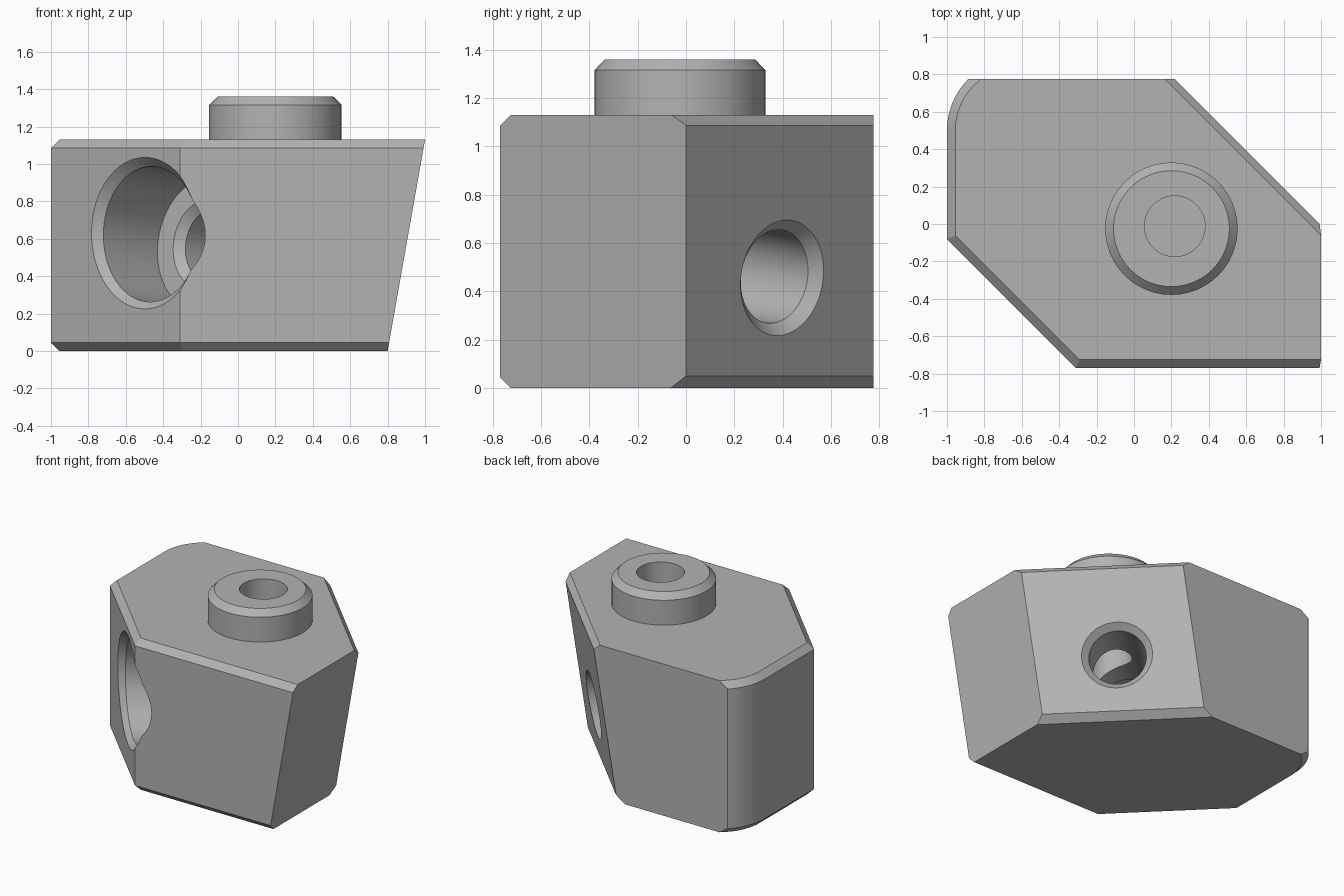
import bpy, bmesh, math
from mathutils import Vector

cube = bpy.data.objects.get("Cube")
if cube:
    bpy.data.objects.remove(cube, do_unlink=True)

TOP, BEVEL, SLANT = 1.13, 0.045, 0.177
grey = bpy.data.materials.new("plain_grey")
grey.use_nodes = True
COLOUR = (0.45, 0.45, 0.45, 1)
grey.diffuse_color = COLOUR
grey.node_tree.nodes["Principled BSDF"].inputs["Base Color"].default_value = COLOUR


def make_object(name, bm):
    bmesh.ops.recalc_face_normals(bm, faces=bm.faces)
    mesh = bpy.data.meshes.new(name)
    bm.to_mesh(mesh)
    bm.free()
    mesh.materials.append(grey)
    obj = bpy.data.objects.new(name, mesh)
    bpy.context.collection.objects.link(obj)
    return obj


def lathe(name, profile, origin, axis, sides=64):
    """Revolve (distance, radius) points about an axis."""
    turn = Vector((0, 0, 1)).rotation_difference(Vector(axis))
    bm = bmesh.new()
    rings = []
    for dist, radius in profile:
        ring = []
        for i in range(sides):
            a = math.tau * i / sides
            p = Vector((radius * math.cos(a), radius * math.sin(a), dist))
            ring.append(bm.verts.new(Vector(origin) + turn @ p))
        rings.append(ring)
    for low, high in zip(rings, rings[1:]):
        for i in range(sides):
            j = (i + 1) % sides
            bm.faces.new((low[i], low[j], high[j], high[i]))
    bm.faces.new(rings[0])
    bm.faces.new(rings[-1])
    return make_object(name, bm)


def slice_off(bm, point, normal):
    """Cut away everything in front of a plane and cap the opening."""
    geom = bm.verts[:] + bm.edges[:] + bm.faces[:]
    cut = bmesh.ops.bisect_plane(bm, geom=geom, plane_co=point, plane_no=normal,
                                 clear_outer=True, dist=1e-5)
    edges = [e for e in cut["geom_cut"] if isinstance(e, bmesh.types.BMEdge)]
    if edges:
        bmesh.ops.contextual_create(bm, geom=[e for e in edges if e.is_boundary])


def bevelled_side(bm, point, normal):
    """Upright side with a bevel along its top and bottom edges."""
    point, normal = Vector(point), Vector(normal).normalized()
    slice_off(bm, point, normal)
    up = Vector((0, 0, 1))
    slice_off(bm, point + up * (TOP - BEVEL), normal + up)
    slice_off(bm, point + up * BEVEL, normal - up)


# Body: a block sliced down to its slanted and bevelled outline
bm = bmesh.new()
bmesh.ops.create_cube(bm, size=4)
slice_off(bm, (0, 0, TOP), (0, 0, 1))
slice_off(bm, (0, 0, 0), (0, 0, -1))
slice_off(bm, (0, 0.775, 0), (0, 1, 0))
slice_off(bm, (0.8, 0, 0), (1, 0, -SLANT))
bevelled_side(bm, (0, -0.77, 0), (0, -1, 0))
bevelled_side(bm, (-0.54, -0.54, 0), (-1, -1, 0))

# Leaning rear corner with its bevels
slice_off(bm, (0.8, 0, 0), (1, 1, -SLANT))
slice_off(bm, (0.94, 0, TOP), (0.045, 0.045, 0.055))
slice_off(bm, (0.735, 0, 0), (0.05, 0.05, -0.074))

# Flat left side running into the rounded rear corner
RADIUS, STEPS = 0.387, 12
for i in range(STEPS + 1):
    a = math.radians(180 - 48 * i / STEPS)
    n = Vector((math.cos(a), math.sin(a), 0))
    bevelled_side(bm, Vector((RADIUS - 1, 0.5, 0)) + n * RADIUS, n)
body = make_object("body", bm)

# Raised collar on the top
collar = lathe("collar", [(TOP - 0.01, 0.354), (1.315, 0.354), (1.36, 0.31)],
               (0.2, -0.025, 0), (0, 0, 1), 48)

# Cutters: stepped cross bore, its mouth bevel, and the upright hole
MOUTH = (-0.497, -0.583, 0.63)
END = 1.397
bore = lathe("bore_cutter",
             [(-0.5, 0.36), (0.46, 0.36), (0.46, 0.242), (0.505, 0.195),
              (END - BEVEL, 0.195), (END + 0.1, 0.342)],
             MOUTH, (1, 1, -SLANT))
mouth = lathe("mouth_cutter", [(-0.05, 0.455), (0.05, 0.355)], MOUTH, (1, 1, 0))
well = lathe("hole_cutter", [(0.25, 0.162), (1.6, 0.162)],
             (0.218, -0.012, 0), (0, 0, 1), 48)


def finish(obj, cutters):
    bpy.ops.object.select_all(action="DESELECT")
    bpy.context.view_layer.objects.active = obj
    obj.select_set(True)
    for cutter in cutters:
        mod = obj.modifiers.new("cut", "BOOLEAN")
        mod.operation, mod.solver, mod.object = "DIFFERENCE", "EXACT", cutter
        bpy.ops.object.modifier_apply(modifier=mod.name)
    bpy.ops.object.shade_smooth_by_angle(angle=math.radians(25))


finish(body, [bore, mouth, well])
finish(collar, [well])
for cutter in (bore, mouth, well):
    bpy.data.objects.remove(cutter, do_unlink=True)
